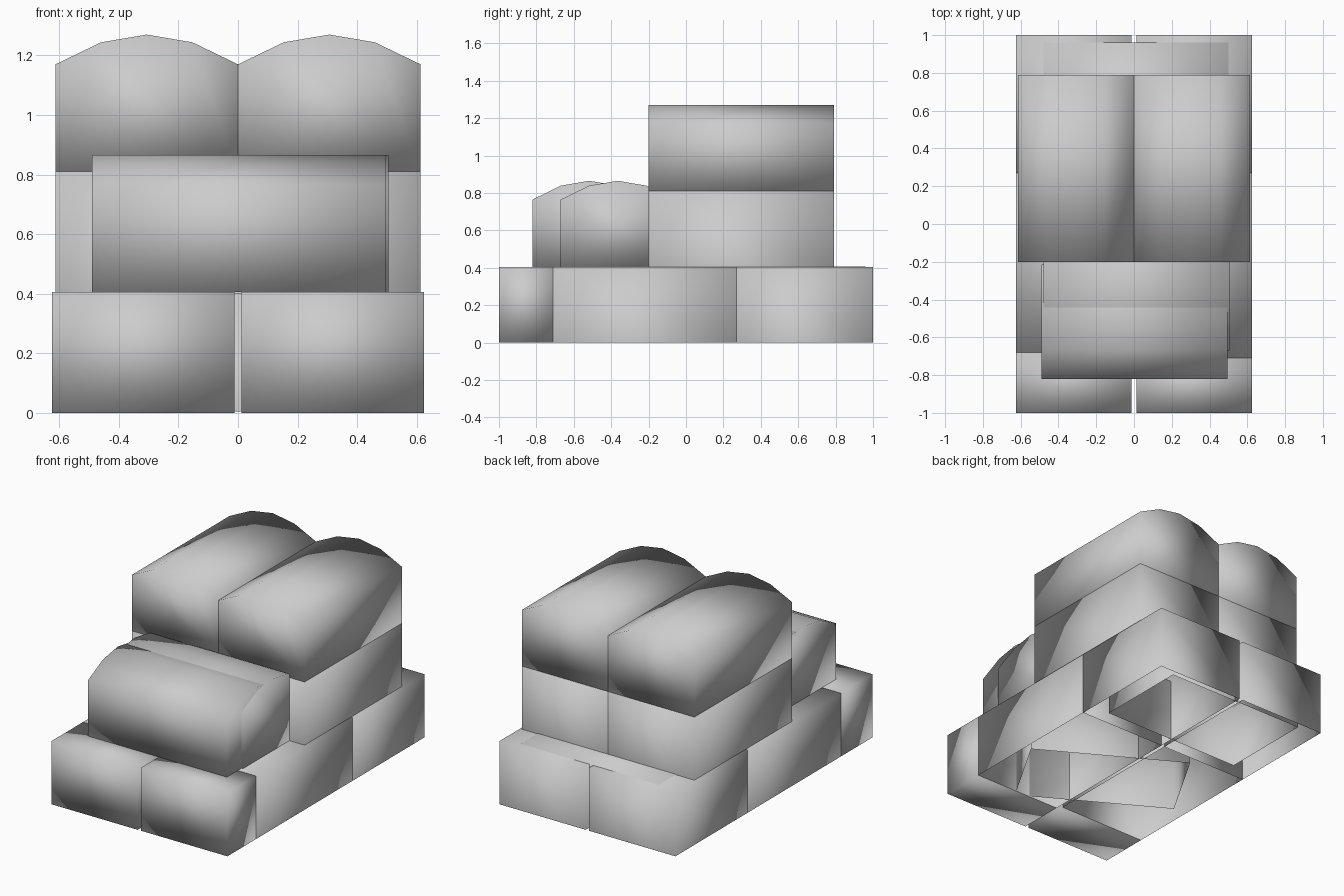
import bpy
import bmesh
import math
from mathutils import Matrix, Vector

cube = bpy.data.objects.get("Cube")
if cube:
    bpy.data.objects.remove(cube, do_unlink=True)

grey = bpy.data.materials.new("light_grey")
grey.use_nodes = True
colour = (0.6, 0.6, 0.6, 1)
grey.diffuse_color = colour
grey.node_tree.nodes["Principled BSDF"].inputs["Base Color"].default_value = colour


def finish(name, bm):
    mesh = bpy.data.meshes.new(name)
    bmesh.ops.recalc_face_normals(bm, faces=bm.faces)
    for face in bm.faces:
        face.smooth = True
    bm.to_mesh(mesh)
    bm.free()
    mesh.materials.append(grey)
    obj = bpy.data.objects.new(name, mesh)
    bpy.context.collection.objects.link(obj)
    return obj


def block(name, x, y, z, turn=0, hollow=True):
    """Box between pairs of limits, left open underneath when hollow."""
    bm = bmesh.new()
    bmesh.ops.create_cube(bm, size=1)
    if hollow:
        bm.normal_update()
        under = [f for f in bm.faces if f.normal.z < -0.5]
        bmesh.ops.delete(bm, geom=under, context='FACES_ONLY')
    lows, highs = zip(x, y, z)
    size = [b - a for a, b in zip(lows, highs)]
    centre = (Vector(lows) + Vector(highs)) / 2
    place = Matrix.Translation(centre) @ Matrix.Rotation(turn, 4, 'Z')
    bm.transform(place @ Matrix.Diagonal((*size, 1)))
    # recalculation cannot tell the outside of an open shell reliably
    obj = finish(name, bm)
    top = max(obj.data.polygons, key=lambda p: p.center.z)
    if top.normal.z < 0:
        obj.data.flip_normals()
    return obj


def arched_sack(name, across, along, bottom, shoulder, rise, lengthwise):
    """Sack with a faceted arched top, extruded along y or along x."""
    low, high = across
    outline = [(low, bottom)]
    for i, lift in enumerate((0, 0.74, 1, 0.74, 0)):
        outline.append((low + (high - low) * i / 4, shoulder + rise * lift))
    outline.append((high, bottom))
    bm = bmesh.new()
    ends = []
    for d in along:
        ends.append([bm.verts.new((u, d, z) if lengthwise else (d, u, z))
                     for u, z in outline])
    for ring in ends:
        bm.faces.new(ring)
    for i in range(len(outline)):
        j = (i + 1) % len(outline)
        bm.faces.new((ends[0][i], ends[0][j], ends[1][j], ends[1][i]))
    return finish(name, bm)


# Paired sacks: base, middle layer and arched upper layer
BASE = 0.405
for side, s in (("left", 1), ("right", -1)):
    def span(inner, outer):
        return sorted((s * inner, s * outer))

    wide = span(0.012, 0.625)
    step = -0.71 if s > 0 else -0.68
    block("base_front_" + side, wide, (-1, step), (0, BASE), hollow=False)
    block("base_middle_" + side, wide, (step, 0.27), (0, BASE))
    block("base_back_" + side, wide, (0.27, 1), (0, BASE))
    upper = span(0, 0.613)
    block("middle_sack_" + side, upper, (-0.2, 0.79), (BASE, 0.81))
    arched_sack("top_sack_" + side, upper, (-0.2, 0.79), 0.81, 1.17, 0.1, True)

# Sacks lying across the front
arched_sack("front_sack", (-0.82, -0.215), (-0.49, 0.495), BASE, 0.765, 0.1, False)
arched_sack("front_sack_behind", (-0.67, -0.06), (-0.48, 0.505), BASE, 0.765, 0.1, False)

# Sacks buried inside the base
block("inner_back_sack", (-0.48, 0.5), (0.36, 0.96), (0.004, 0.408))
block("inner_turned_sack", (-0.465, 0.505), (-0.55, 0.01), (0.004, 0.4),
      turn=math.radians(-30))
